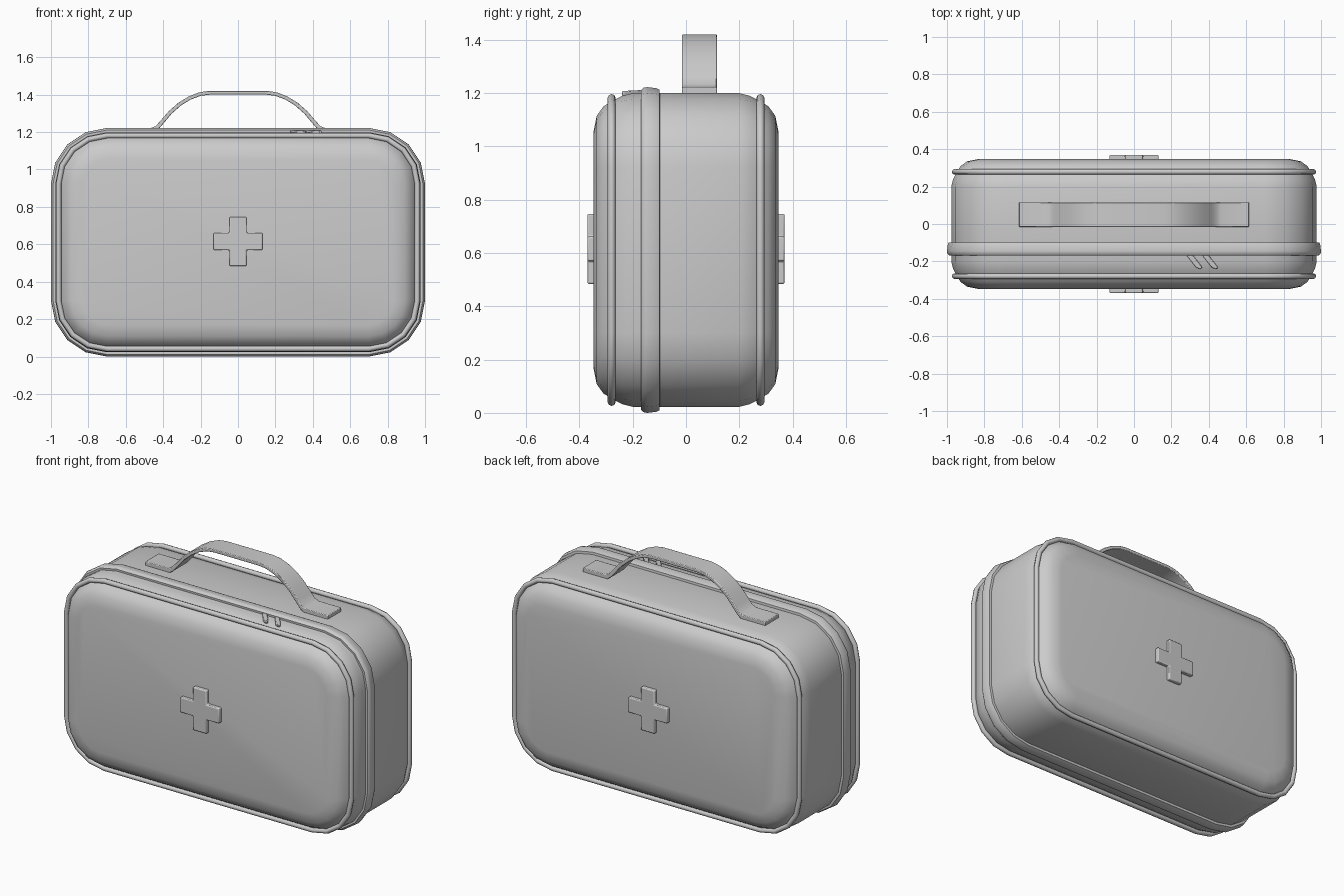
import bpy, bmesh
from math import sin, cos, pi, radians
from mathutils import Matrix

if "Cube" in bpy.data.objects:
    bpy.data.objects.remove(bpy.data.objects["Cube"])

CZ, HX, HZ, R = 0.611, 0.977, 0.588, 0.277   # body centre height, half sizes, corner radius


def finish(name, bm, bevel=0, angle=40):
    bmesh.ops.recalc_face_normals(bm, faces=bm.faces[:])
    me = bpy.data.meshes.new(name)
    bm.to_mesh(me)
    bm.free()
    ob = bpy.data.objects.new(name, me)
    bpy.context.collection.objects.link(ob)
    if bevel:
        m = ob.modifiers.new("bevel", 'BEVEL')
        m.width, m.segments, m.limit_method = bevel, 2, 'ANGLE'
        m.angle_limit = radians(45)
    bpy.ops.object.select_all(action='DESELECT')
    ob.select_set(True)
    bpy.context.view_layer.objects.active = ob
    bpy.ops.object.shade_smooth_by_angle(angle=radians(angle))
    return ob


def outline(inset, seg=4):
    """Rounded rectangle in XZ, shrunk by inset."""
    pts, r = [], R - inset
    for k, (sx, sz) in enumerate([(1, 1), (-1, 1), (-1, -1), (1, -1)]):
        for i in range(seg + 1):
            a = k * pi / 2 + i * pi / 2 / seg
            pts.append((sx * (HX - R) + r * cos(a), CZ + sz * (HZ - R) + r * sin(a)))
    return pts


def loft(name, profile, closed, angle=40):
    """Sweep a (y, inset) profile around the rounded rectangle."""
    bm = bmesh.new()
    rings = [[bm.verts.new((x, y, z)) for x, z in outline(d)] for y, d in profile]
    pairs = list(zip(rings, rings[1:])) + ([(rings[-1], rings[0])] if closed else [])
    for a, b in pairs:
        n = len(a)
        for i in range(n):
            bm.faces.new((a[i], a[(i + 1) % n], b[(i + 1) % n], b[i]))
    if not closed:
        bm.faces.new(rings[0])
        bm.faces.new(rings[-1])
    return finish(name, bm, angle=angle)


def prism(name, pts, matrix, depth, bevel):
    """Extrude a flat XY outline along local z, then place it."""
    bm = bmesh.new()
    f = bm.faces.new([bm.verts.new((x, y, 0)) for x, y in pts])
    ext = bmesh.ops.extrude_face_region(bm, geom=[f])
    bmesh.ops.translate(bm, vec=(0, 0, depth),
                        verts=[v for v in ext['geom'] if isinstance(v, bmesh.types.BMVert)])
    bm.transform(matrix)
    return finish(name, bm, bevel)


# Padded case body
half = [(0.347, 0.145), (0.335, 0.085), (0.31, 0.05), (0.275, 0.028), (0.24, 0.01), (0.2, 0.0)]
loft("case_body", [(-y, d) for y, d in half] + half[::-1], False, 60)

# Piping around front and back panels
for name, y in (("front_piping", -0.279), ("back_piping", 0.279)):
    loft(name, [(y + 0.015 * cos(t * pi / 4), 0.018 + 0.015 * sin(t * pi / 4))
                for t in range(8)], True, 60)

# Zip band
loft("zip_band", [(-0.166, 0.02), (-0.168, -0.012), (-0.158, -0.021), (-0.145, -0.023),
                  (-0.112, -0.019), (-0.1, -0.014), (-0.096, 0.02)], True)

# Cross emblems, front and back
a, b = 0.131, 0.046
cross = [(a, -b), (a, b), (b, b), (b, a), (-b, a), (-b, b),
         (-a, b), (-a, -b), (-b, -b), (-b, -a), (b, -a), (b, -b)]
for name, y in (("front_cross", -0.33), ("back_cross", 0.37)):
    prism(name, cross, Matrix.Translation((0, y, 0.615)) @ Matrix.Rotation(pi / 2, 4, 'X'),
          0.04, 0.006)

# Strap handle: half of the strap's upper and lower lines, mirrored
top = [(0.615, 1.222), (0.465, 1.222), (0.44, 1.232), (0.415, 1.26), (0.37, 1.312),
       (0.32, 1.356), (0.265, 1.39), (0.21, 1.412), (0.16, 1.42)]
low = [(0.15, 1.4), (0.2, 1.394), (0.255, 1.373), (0.305, 1.342), (0.355, 1.298),
       (0.395, 1.25), (0.425, 1.215), (0.45, 1.196), (0.615, 1.196)]
strap = top + [(-x, z) for x, z in top[::-1]] + [(-x, z) for x, z in low[::-1]] + low
prism("handle", strap, Matrix.Translation((0, 0.116, 0)) @ Matrix.Rotation(pi / 2, 4, 'X'),
      0.131, 0.004)

# Zip pulls
pull = [(0, 0), (0.035, 0), (0.08, -0.058), (0.084, -0.07), (0.072, -0.074), (0.052, -0.066)]
for i, x in enumerate((0.28, 0.364)):
    prism(f"zip_pull_{i + 1}", pull, Matrix.Translation((x, -0.166, 1.193))
          @ Matrix.Rotation(radians(3), 4, 'X'), 0.018, 0.004)
